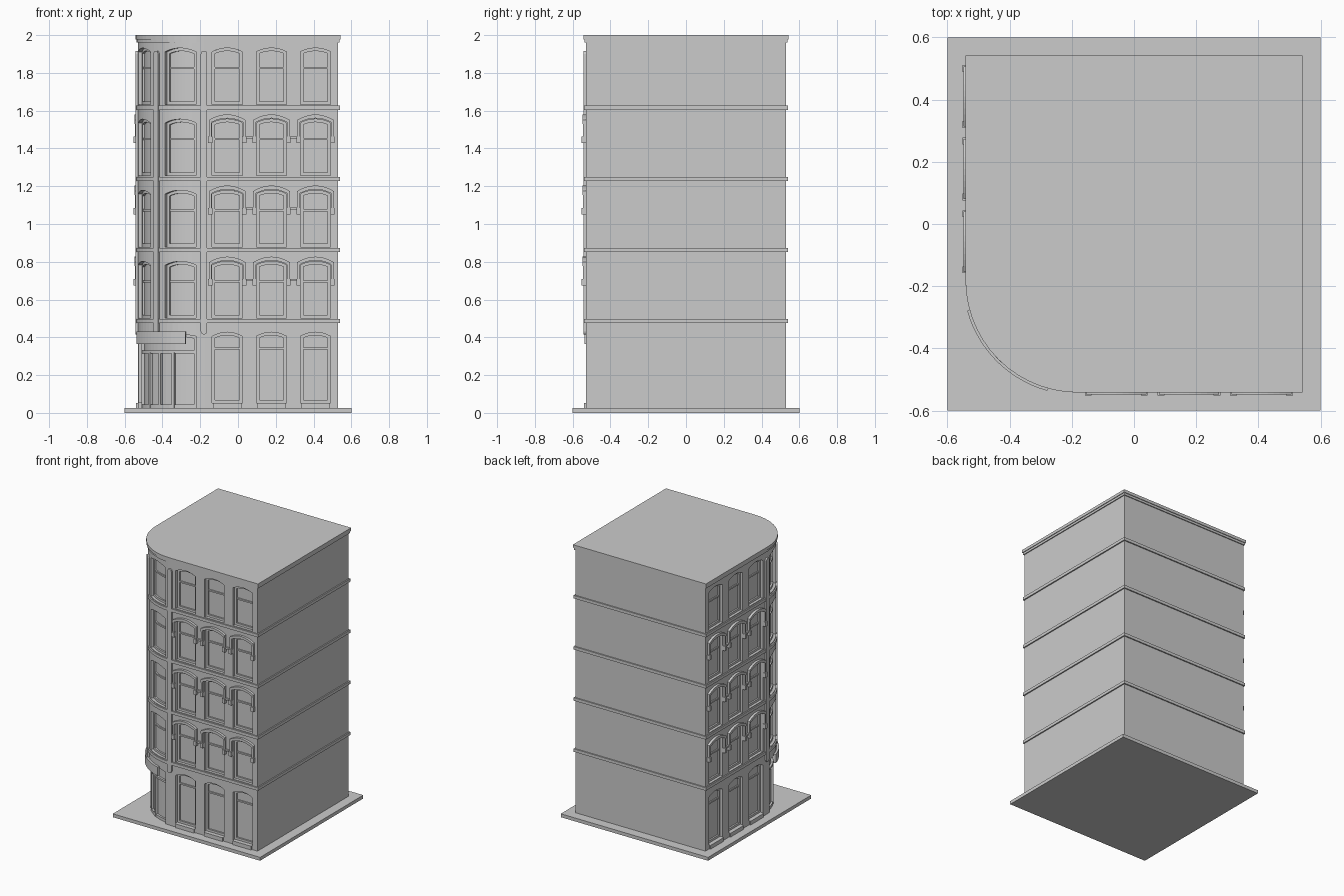
import bpy, bmesh, math

if "Cube" in bpy.data.objects:
    bpy.data.objects.remove(bpy.data.objects["Cube"])

W, C, R = 0.53, 0.18, 0.35           # wall half width, corner arc centre, corner radius
A = R * math.pi / 4                  # half length of the rounded corner
END = A + C + W                      # street facade runs from -END to END
PITCH, F0 = 0.3765, 0.497            # storey height, first ledge top
REC = -0.032                         # window recess


def place(s, d, z):
    """Facade coordinates (along, outward, up) to world; s = 0 is the corner diagonal."""
    if abs(s) <= A:
        a = math.radians(225) + s / R
        return (-C + (R + d) * math.cos(a), -C + (R + d) * math.sin(a), z)
    x, y = -C + abs(s) - A, -W - d
    return (x, y, z) if s > 0 else (y, x, z)


def val(f, s):
    return f(s) if callable(f) else f


def slab(bm, s0, s1, lo, hi, d0, d1, n=1, sides="fbtlrk"):
    """Bent block between two height curves; sides picks front/bottom/top/left/right/back."""
    rows = []
    for i in range(n + 1):
        s = s0 + (s1 - s0) * i / n
        l, h = val(lo, s), val(hi, s)
        rows.append([bm.verts.new(place(s, d, z)) for d, z in ((d1, l), (d1, h), (d0, l), (d0, h))])
    for p, q in zip(rows, rows[1:]):
        quads = {"f": (p[0], q[0], q[1], p[1]), "t": (p[1], q[1], q[3], p[3]),
                 "b": (p[2], q[2], q[0], p[0]), "k": (q[2], p[2], p[3], q[3])}
        for k, v in quads.items():
            if k in sides:
                bm.faces.new(v)
    p, q = rows[0], rows[-1]
    if "l" in sides:
        bm.faces.new((p[2], p[0], p[1], p[3]))
    if "r" in sides:
        bm.faces.new((q[0], q[2], q[3], q[1]))


def finish(name, bm):
    loose = [v for v in bm.verts if not v.link_faces]
    bmesh.ops.delete(bm, geom=loose, context="VERTS")
    bmesh.ops.remove_doubles(bm, verts=bm.verts, dist=0.0001)
    me = bpy.data.meshes.new(name)
    bm.to_mesh(me)
    bm.free()
    bpy.context.collection.objects.link(bpy.data.objects.new(name, me))


def arch(c, hw, spring, rise):
    return lambda s: spring + rise * (1 - ((s - c) / hw) ** 2)


def outline(d, n=14):
    """Footprint of the building pushed outward by d, counter-clockwise."""
    arc = [place(-A + 2 * A * i / n, d, 0)[:2] for i in range(n + 1)]
    e = W + d
    return arc + [(e, -e), (e, e), (-e, e)]


def band(bm, z0, z1, d0, d1):
    """Moulding running all round the building."""
    loops = [[bm.verts.new((x, y, z)) for x, y in outline(d)]
             for d, z in ((d0, z0), (d1, z0), (d1, z1), (d0, z1))]
    for a, b in zip(loops, loops[1:]):
        for i in range(len(a)):
            j = (i + 1) % len(a)
            bm.faces.new((a[i], a[j], b[j], b[i]))


# Window bays: centre and half width along the facade
half = [(0.1435, 0.09), (0.398, 0.08), (0.632, 0.08), (0.865, 0.08)]
bays = [(-c, w) for c, w in reversed(half)] + half
flat_bays = [b for b in bays if abs(b[0]) > A]
shop = (0.0, 0.235)
ground_bays = sorted(flat_bays + [shop])

walls, frames, glass = bmesh.new(), bmesh.new(), bmesh.new()


def storey(bay_list, z0, z1, sill, spring, rise):
    """Street wall of one storey with arched openings."""
    prev = -END
    for c, w in bay_list + [(END, 0)]:
        ends = ("l" if prev > -END else "") + ("r" if w else "")
        slab(walls, prev, c - w, sill, spring, REC, 0, 4, "f" + ends)
        slab(walls, prev, c - w, z0, sill, REC, 0, 4, "f")
        slab(walls, prev, c - w, spring, z1, REC, 0, 4, "f")
        if w:
            n = 14 if w > 0.2 else 8
            low = sill if w < 0.2 else z0
            if low > z0:
                slab(walls, c - w, c + w, z0, low, REC, 0, n, "ft")
            slab(walls, c - w, c + w, arch(c, w, spring, rise), z1, REC, 0, n, "fb")
        prev = c + w


def window(c, w, sill, spring, rise, rail, t=0.016):
    """Arched frame, meeting rail and pane."""
    top = arch(c, w, spring, rise)
    under = lambda s: top(s) - t
    slab(glass, c - w, c + w, sill, top, REC - 0.004, REC, 8, "f")
    f0, f1 = REC, REC + 0.012
    for sg in (-1, 1):
        a, b = sorted((c + sg * w, c + sg * (w - t)))
        slab(frames, a, b, sill, top, f0, f1)
    slab(frames, c - w + t, c + w - t, under, top, f0, f1, 8, "fb")
    slab(frames, c - w + t, c + w - t, sill, sill + t, f0, f1, 6, "ft")
    slab(frames, c - w + t, c + w - t, rail, rail + 0.011, f0, f1 - 0.003, 6, "fbt")


# Ground floor
storey(ground_bays, 0.02, F0 - 0.011, 0.053, 0.405, 0.022)
for c, w in flat_bays:
    window(c, w, 0.053, 0.405, 0.022, 0.335)

# Upper floors
for k in range(4):
    F = F0 + PITCH * k
    storey(bays, F - 0.011, F + PITCH - 0.011 if k < 3 else 1.995, F + 0.006, F + 0.285, 0.02)
    for c, w in bays:
        window(c, w, F + 0.006, F + 0.285, 0.02, F + 0.194)

# Two plain party walls and the roof
o = outline(0)
for p, q in ((o[-3], o[-2]), (o[-2], o[-1])):
    walls.faces.new([walls.verts.new((*v, z)) for v, z in ((p, 0.02), (q, 0.02), (q, 1.995), (p, 1.995))])
finish("walls", walls)
finish("window_frames", frames)
finish("window_panes", glass)

roof = bmesh.new()
roof.faces.new([roof.verts.new((x, y, 2.0)) for x, y in outline(0.012)])
finish("roof", roof)

# Shop front on the rounded corner
bm = bmesh.new()
w = shop[1]
top = arch(0, w, 0.405, 0.022)
slab(bm, -w, w, 0.02, top, REC - 0.004, REC, 14, "f")
slab(bm, -w, w, 0.315, 0.33, REC, REC + 0.014, 14)
slab(bm, -w, w, 0.02, 0.045, REC, REC + 0.014, 14)
slab(bm, -w, w, lambda s: top(s) - 0.014, top, REC, REC + 0.014, 14)
for s in (-w + 0.008, -0.094, 0, 0.094, w - 0.008):
    slab(bm, s - 0.008, s + 0.008, 0.02, 0.32 if abs(s) < 0.2 else top, REC, REC + 0.016)
finish("shop_front", bm)

# Blank sign board over the door
bm = bmesh.new()
slab(bm, -0.18, 0.18, 0.365, 0.43, 0.004, 0.02, 14)
finish("sign_board", bm)

# Arched hoods with drop legs, corbels and linking strips
bm = bmesh.new()
for k in range(3):
    F = F0 + PITCH * k
    for c, w in flat_bays:
        low = arch(c, w, F + 0.29, 0.02)
        slab(bm, c - 0.097, c + 0.097, low, lambda s: low(s) + 0.02, 0, 0.018, 10)
        for sg in (-1, 1):
            m = c + sg * 0.09
            slab(bm, m - 0.007, m + 0.007, F + 0.19, low, 0, 0.015)
            slab(bm, m - 0.011, m + 0.011, F + 0.178, F + 0.212, 0, 0.022)
    for sg in (-1, 1):
        for m in (0.515, 0.7485):
            slab(bm, sg * m - 0.025, sg * m + 0.025, F + 0.2, F + 0.213, 0, 0.012)
finish("window_hoods", bm)

# Ground floor sills
bm = bmesh.new()
for c, w in flat_bays:
    slab(bm, c - 0.075, c + 0.075, 0.025, 0.053, 0, 0.01)
finish("ground_sills", bm)

# Round-ended pilasters at the corner
bm = bmesh.new()
r = 0.017
for c in (-A, 0, A):
    cap = lambda s: math.sqrt(max(0, r * r - (s - c) ** 2))
    slab(bm, c - r, c + r, lambda s: 0.432 - cap(s), lambda s: 1.9 + cap(s), 0, 0.012, 8)
finish("pilasters", bm)

# Storey ledges and stepped cornice
bm = bmesh.new()
for k in range(4):
    z = F0 + PITCH * k
    band(bm, z - 0.022, z, 0, 0.009)
finish("ledges", bm)
bm = bmesh.new()
band(bm, 1.962, 1.98, 0, 0.007)
band(bm, 1.978, 2.0, 0, 0.012)
finish("cornice", bm)

# Pavement slab
bpy.ops.mesh.primitive_cube_add(size=1, location=(0, 0, 0.0125))
base = bpy.context.object
base.name = "pavement"
base.scale = (1.2, 1.2, 0.025)
